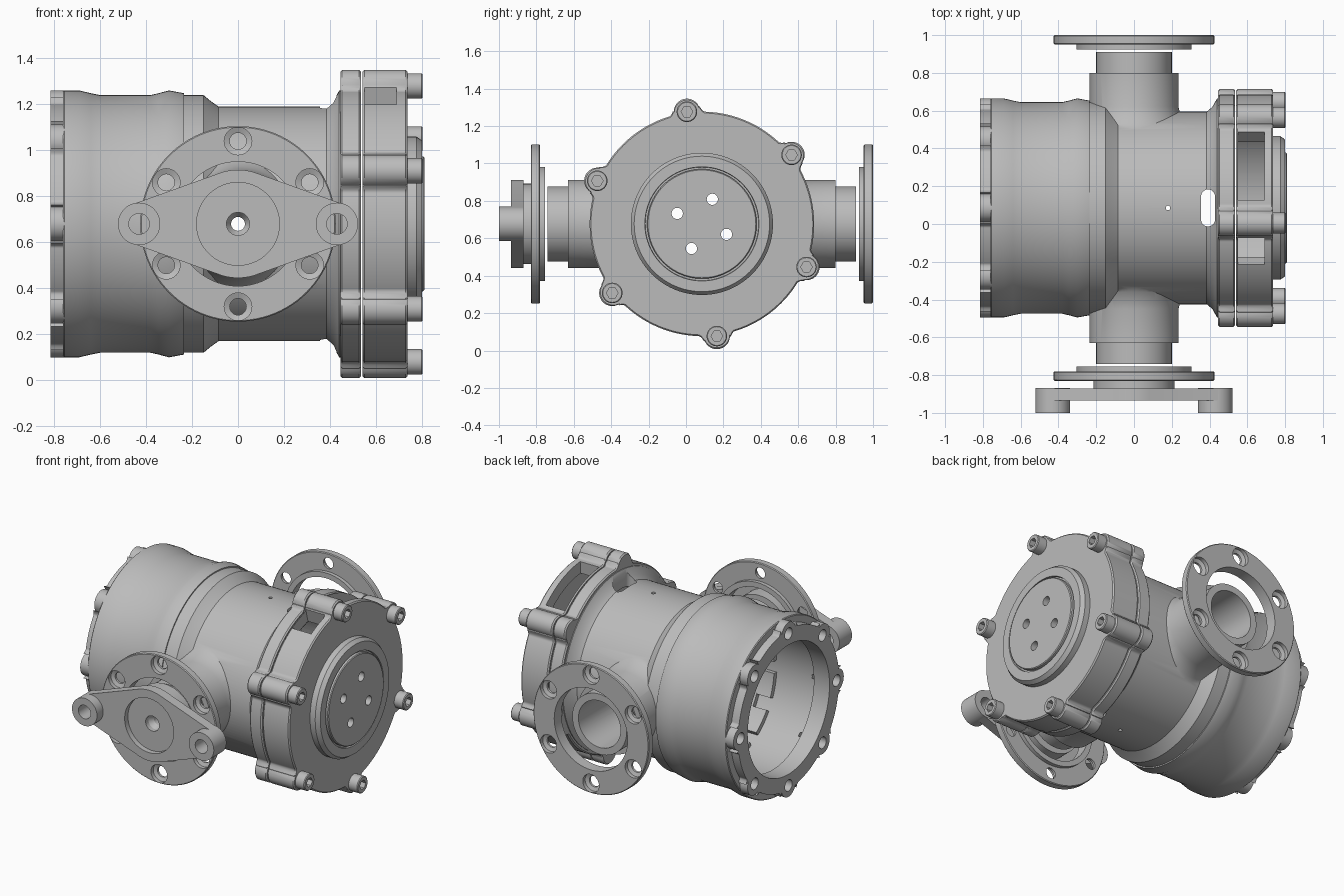
import bpy, bmesh
from math import sin, cos, pi, radians, degrees, sqrt, acos, hypot

cube = bpy.data.objects.get("Cube")
if cube:
    bpy.data.objects.remove(cube)

CY, CZ = 0.085, 0.677          # centre line of the barrel
gray = bpy.data.materials.new("machined_gray")
gray.use_nodes = True
gray.diffuse_color = (0.5, 0.5, 0.5, 1)
gray.node_tree.nodes["Principled BSDF"].inputs["Base Color"].default_value = (0.5, 0.5, 0.5, 1)


def place(axis, u, v, w):
    """Map a section point (u, v) at station w along an axis into the model."""
    if axis == "x":
        return (w, CY + u, CZ + v)
    if axis == "y":
        return (u, w, CZ + v)
    return (u, v, w)


def loft(name, axis, loops, closed=False):
    """Skin a list of (points, station) loops; closed joins last to first."""
    bm = bmesh.new()
    rows = [[bm.verts.new(place(axis, u, v, w)) for u, v in pts] for pts, w in loops]
    pairs = list(zip(rows, rows[1:]))
    if closed:
        pairs.append((rows[-1], rows[0]))
    else:
        bm.faces.new(rows[0])
        bm.faces.new(rows[-1])
    for a, b in pairs:
        for i in range(len(a)):
            j = (i + 1) % len(a)
            bm.faces.new((a[i], a[j], b[j], b[i]))
    bmesh.ops.recalc_face_normals(bm, faces=bm.faces)
    mesh = bpy.data.meshes.new(name)
    bm.to_mesh(mesh)
    bm.free()
    mesh.materials.append(gray)
    obj = bpy.data.objects.new(name, mesh)
    bpy.context.collection.objects.link(obj)
    return obj


def circle(r, u=0, v=0, n=96):
    return [(u + r * cos(2 * pi * i / n), v + r * sin(2 * pi * i / n)) for i in range(n)]


def lathe(name, axis, profile, closed=False, u=0, v=0, n=96):
    return loft(name, axis, [(circle(r, u, v, n), w) for w, r in profile], closed)


def rod(name, axis, r, lo, hi, u=0, v=0, n=32):
    return lathe(name, axis, [(lo, r), (hi, r)], False, u, v, n)


def prism(name, axis, pts, lo, hi, bevel=0.0):
    if not bevel:
        return loft(name, axis, [(pts, lo), (pts, hi)])
    k = 1 - bevel / max(hypot(*p) for p in pts)
    small = [(u * k, v * k) for u, v in pts]
    return loft(name, axis, [(small, lo), (pts, lo + bevel), (pts, hi - bevel), (small, hi)])


def boolean(obj, tools, operation="DIFFERENCE"):
    for tool in tools:
        mod = obj.modifiers.new("cut", "BOOLEAN")
        mod.operation, mod.solver, mod.object = operation, "EXACT", tool
        bpy.context.view_layer.objects.active = obj
        bpy.ops.object.modifier_apply(modifier=mod.name)
        bpy.data.objects.remove(tool)


def lugged(base, centre, lug, count, start):
    """Round outline with evenly spaced, filleted bolt lugs."""
    pts, edge, step = [], degrees(lug / centre) * 0.97, 360 / count
    for i in range(720):
        a = i / 2
        d = abs((a - start + step / 2) % step - step / 2)
        r = base
        if d < edge:
            s = centre * sin(radians(d))
            r = max(base, centre * cos(radians(d)) + sqrt(lug * lug - s * s))
        elif d < edge + 3:
            r = base + 0.03 * ((edge + 3 - d) / 3) ** 2
        pts.append((r * cos(radians(a)), r * sin(radians(a))))
    return pts


def sector(r0, r1, a0, a1, n=16):
    arc = [radians(a0 + (a1 - a0) * i / n) for i in range(n + 1)]
    return [(r1 * cos(a), r1 * sin(a)) for a in arc] + [(r0 * cos(a), r0 * sin(a)) for a in reversed(arc)]


def ring_points(r, count, start):
    return [(r * cos(radians(start + 360 * i / count)), r * sin(radians(start + 360 * i / count)))
            for i in range(count)]


BOLT_START = 37.6
bolt_spots = ring_points(0.605, 6, BOLT_START)
cap_outline = lugged(0.6, 0.605, 0.07, 6, BOLT_START)

# Barrel with lugged flanges and two side ports
body = lathe("barrel_body", "x", [
    (-0.76, 0.575), (-0.755, 0.58), (-0.69, 0.58), (-0.64, 0.568), (-0.6, 0.56), (-0.38, 0.56),
    (-0.345, 0.568), (-0.3, 0.58), (-0.235, 0.568), (-0.235, 0.56), (-0.15, 0.56),
    (-0.12, 0.535), (-0.085, 0.51), (0.385, 0.51), (0.415, 0.535), (0.44, 0.58), (0.53, 0.58)], n=128)
flange = prism("flange", "x", cap_outline, 0.445, 0.535, 0.008)
end_ring = prism("end_ring", "x", lugged(0.53, 0.505, 0.075, 8, 0), -0.815, -0.75)
port_profile = [(0.265, 0.3), (0.405, 0.3), (0.445, 0.27), (0.485, 0.25), (0.535, 0.235),
                (0.715, 0.235), (0.715, 0.2), (0.825, 0.2)]
ports = [lathe("port", "y", [(CY + s * d, r) for d, r in port_profile]) for s in (1, -1)]
boolean(body, [flange, end_ring] + ports, "UNION")

# Hollow interior, port bore, slot and small holes
cavity = lathe("cavity", "x", [(-0.9, 0.43), (-0.7, 0.43), (-0.7, 0.47), (-0.3, 0.47),
                               (-0.3, 0.44), (0.35, 0.44), (0.6, 0.52)])
bore = rod("bore", "y", 0.155, -0.85, 1.02, n=64)
slot = [(0.392 + u, CY + v + (0.061 if v > 0 else -0.061)) for u, v in circle(0.037, n=32)]
cutters = [cavity, bore, prism("slot", "z", slot, -0.1, 1.4), rod("pin", "z", 0.012, -0.1, 1.4, 0.18, CY)]
cutters += [rod("hole", "x", 0.038, -0.9, -0.66, u, v) for u, v in ring_points(0.505, 8, 0)]
boolean(body, cutters)

# Ribs inside the open end
for i in range(12):
    prism("inner_rib", "x", sector(0.44, 0.475, i * 30 + 5, i * 30 + 25), -0.4, -0.29)

# End cap with windows
cap = prism("end_cap", "x", cap_outline, 0.541, 0.737, 0.008)
boss = lathe("boss", "x", [(0.72, 0.38), (0.775, 0.38), (0.8, 0.362), (0.8, 0.305), (0.785, 0.303),
                           (0.785, 0.293), (0.805, 0.293), (0.81, 0.288)])
boolean(cap, [boss], "UNION")
cap_cuts = [rod("cap_cavity", "x", 0.52, 0.5, 0.7, n=96),
            prism("rear_window", "x", sector(0.45, 0.7, 48, 86), 0.55, 0.69),
            prism("front_window", "x", sector(0.45, 0.7, 105, 120), 0.55, 0.69)]
cap_cuts += [rod("hole", "x", 0.03, 0.6, 0.9, u, v) for u, v in ring_points(0.143, 4, 67)]
boolean(cap, cap_cuts)

# Socket head bolts
for u, v in bolt_spots:
    bolt = lathe("cap_bolt", "x", [(0.72, 0.055), (0.798, 0.055), (0.803, 0.05)], u=u, v=v, n=32)
    boolean(bolt, [rod("socket", "x", 0.031, 0.765, 0.85, u, v, 6)])

# Port rings with counterbored holes
for side, s in (("rear", 1), ("front", -1)):
    ring = lathe(side + "_port_ring", "y", [(CY + s * d, r) for d, r in [
        (0.84, 0.27), (0.84, 0.305), (0.865, 0.305), (0.865, 0.42), (0.87, 0.425),
        (0.91, 0.425), (0.915, 0.42), (0.915, 0.27)]], closed=True)
    holes = []
    for u, v in ring_points(0.36, 6, 30):
        holes.append(lathe("hole", "y", [(CY + s * d, r) for d, r in [
            (0.8, 0.036), (0.88, 0.036), (0.89, 0.06), (0.95, 0.06)]], u=u, v=v, n=32))
    boolean(ring, holes)

# Diamond shaped cover plate on the front port
R, r, D = 0.235, 0.09, 0.43
t = degrees(acos((R - r) / D))
outline = []
for c, rad, a0, a1 in ((D, r, -t, t), (0, R, t, 180 - t), (-D, r, 180 - t, 180 + t), (0, R, 180 + t, 360 - t)):
    for i in range(25):
        a = radians(a0 + (a1 - a0) * i / 24)
        outline.append((c + rad * cos(a), rad * sin(a)))
plate = prism("cover_plate", "y", outline, -0.935, -0.87)
ears = [rod("ear", "y", 0.092, -1.0, -0.868, s * D, 0, 64) for s in (1, -1)]
hub = rod("hub", "y", 0.215, -0.9, -0.77, n=96)
boolean(plate, ears + [hub], "UNION")
boolean(plate, [rod("pocket", "y", 0.18, -1.1, -0.9, n=96),
                lathe("centre_hole", "y", [(-0.95, 0.05), (-0.87, 0.05), (-0.84, 0.03), (-0.7, 0.03)], n=32)]
        + [rod("ear_hole", "y", 0.045, -1.1, -0.8, s * D) for s in (1, -1)])

# Smooth round surfaces, keep machined edges crisp
bpy.ops.object.select_all(action="DESELECT")
for obj in bpy.context.collection.objects:
    if obj.type == "MESH" and gray.name in obj.data.materials:
        obj.select_set(True)
        bpy.context.view_layer.objects.active = obj
bpy.ops.object.shade_smooth_by_angle(angle=radians(30))
